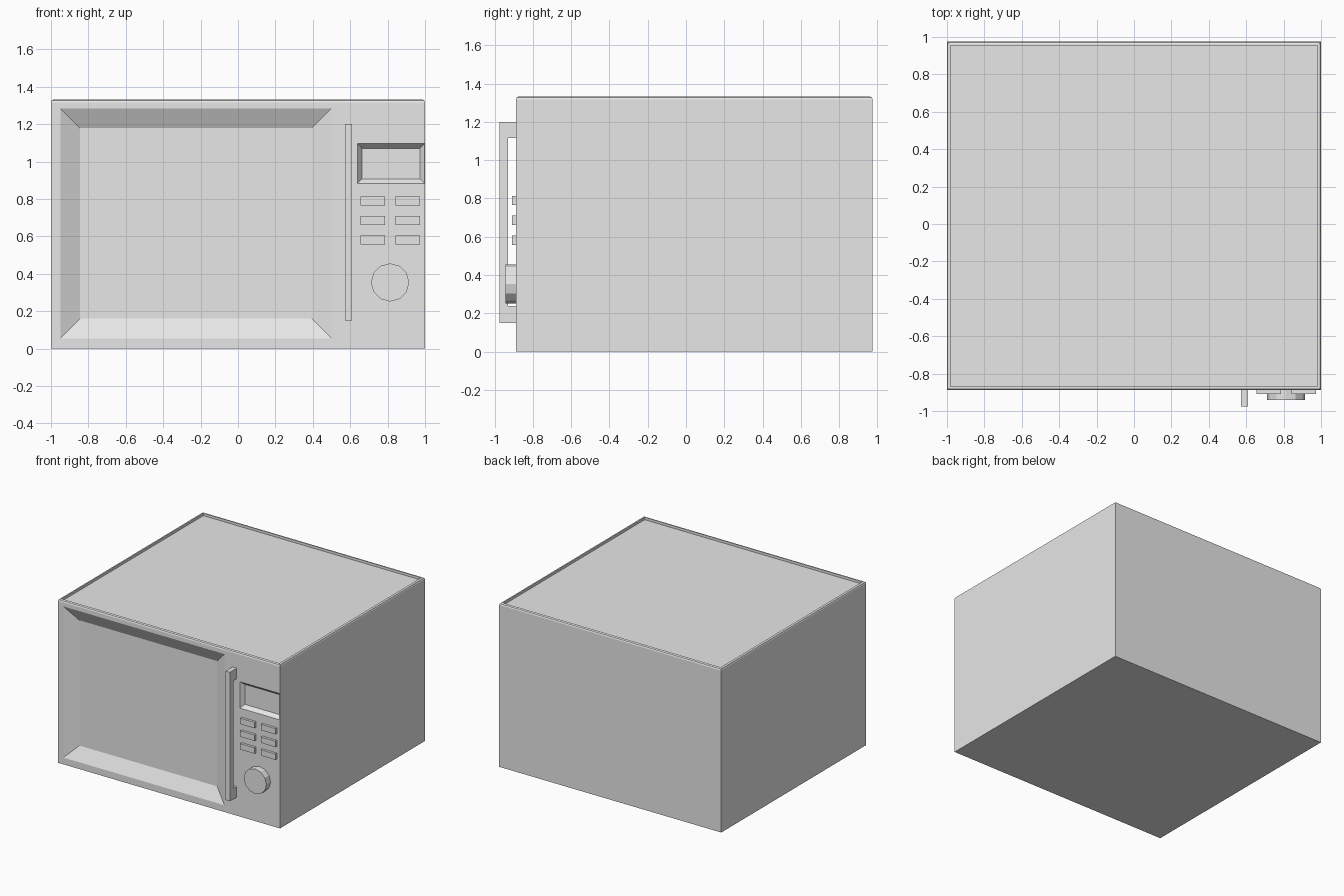
import bpy, bmesh, math
from mathutils import Matrix

default = bpy.data.objects.get("Cube")
if default:
    bpy.data.objects.remove(default, do_unlink=True)

FRONT, BACK, TOP = -0.888, 0.975, 1.332

grey = bpy.data.materials.new("light_grey")
grey.use_nodes = True
grey.diffuse_color = (0.8, 0.8, 0.8, 1)
grey.node_tree.nodes["Principled BSDF"].inputs["Base Color"].default_value = (0.8, 0.8, 0.8, 1)


def finish(name, bm):
    bmesh.ops.recalc_face_normals(bm, faces=bm.faces)
    mesh = bpy.data.meshes.new(name)
    bm.to_mesh(mesh)
    bm.free()
    mesh.materials.append(grey)
    obj = bpy.data.objects.new(name, mesh)
    bpy.context.collection.objects.link(obj)
    return obj


def loft(name, rings):
    """Join matching point rings with side faces and cap both ends."""
    bm = bmesh.new()
    loops = [[bm.verts.new(p) for p in ring] for ring in rings]
    n = len(loops[0])
    for a, b in zip(loops, loops[1:]):
        for i in range(n):
            j = (i + 1) % n
            bm.faces.new((a[i], a[j], b[j], b[i]))
    bm.faces.new(loops[0])
    bm.faces.new(loops[-1])
    return finish(name, bm)


def rect_y(x0, x1, z0, z1, y):
    return [(x0, y, z0), (x1, y, z0), (x1, y, z1), (x0, y, z1)]


def rect_z(inset, z):
    x, y0, y1 = 1 - inset, FRONT + inset, BACK - inset
    return [(-x, y0, z), (x, y0, z), (x, y1, z), (-x, y1, z)]


# Body with softened top edge and sunken top panel
body = loft("body", [rect_z(i, z) for i, z in (
    (0, 0), (0, TOP - 0.015), (0.004, TOP - 0.004), (0.012, TOP),
    (0.02, TOP), (0.02, TOP - 0.02))])


def cut_recess(outer, inner, depth):
    """Cut a recess with sloping sides into the front."""
    ahead = 0.2  # the cutter overshoots the front by this share of the slope
    mouth = [o + (o - i) * ahead for o, i in zip(outer, inner)]
    cutter = loft("recess_cutter", [rect_y(*mouth, FRONT - depth * ahead),
                                    rect_y(*inner, FRONT + depth)])
    cutter.hide_render = True
    mod = body.modifiers.new("recess", "BOOLEAN")
    mod.operation = "DIFFERENCE"
    mod.solver = "EXACT"
    mod.object = cutter
    bpy.context.view_layer.objects.active = body
    bpy.ops.object.modifier_apply(modifier=mod.name)
    bpy.data.objects.remove(cutter, do_unlink=True)


# Door window and display
cut_recess((-0.95, 0.50, 0.055, 1.285), (-0.845, 0.395, 0.16, 1.18), 0.055)
cut_recess((0.639, 0.998, 0.883, 1.097), (0.662, 0.973, 0.908, 1.071), 0.03)

# Door handle: C-shaped side profile swept across its width
grip, inner, root = -0.975, -0.93, FRONT + 0.005
profile = [(root, 0.15), (grip, 0.15), (grip, 1.2), (root, 1.2),
           (root, 1.115), (inner, 1.115), (inner, 0.237), (root, 0.237)]
loft("door_handle", [[(x, y, z) for y, z in profile] for x in (0.572, 0.61)])

# Keypad buttons
for row, z in enumerate((0.789, 0.686, 0.582)):
    for side, x in (("left", 0.907), ("right", 0.72)):
        loft(f"button_{side}_{row + 1}", [
            rect_y(x - 0.065, x + 0.065, z - 0.024, z + 0.024, y)
            for y in (FRONT + 0.005, FRONT - 0.02)])

# Twelve-sided dial
bm = bmesh.new()
bmesh.ops.create_cone(bm, cap_ends=True, segments=12, radius1=0.102, radius2=0.102, depth=0.06,
                      matrix=Matrix.Translation((0.813, FRONT - 0.024, 0.354))
                      @ Matrix.Rotation(math.pi / 2, 4, "X"))
finish("dial", bm)
